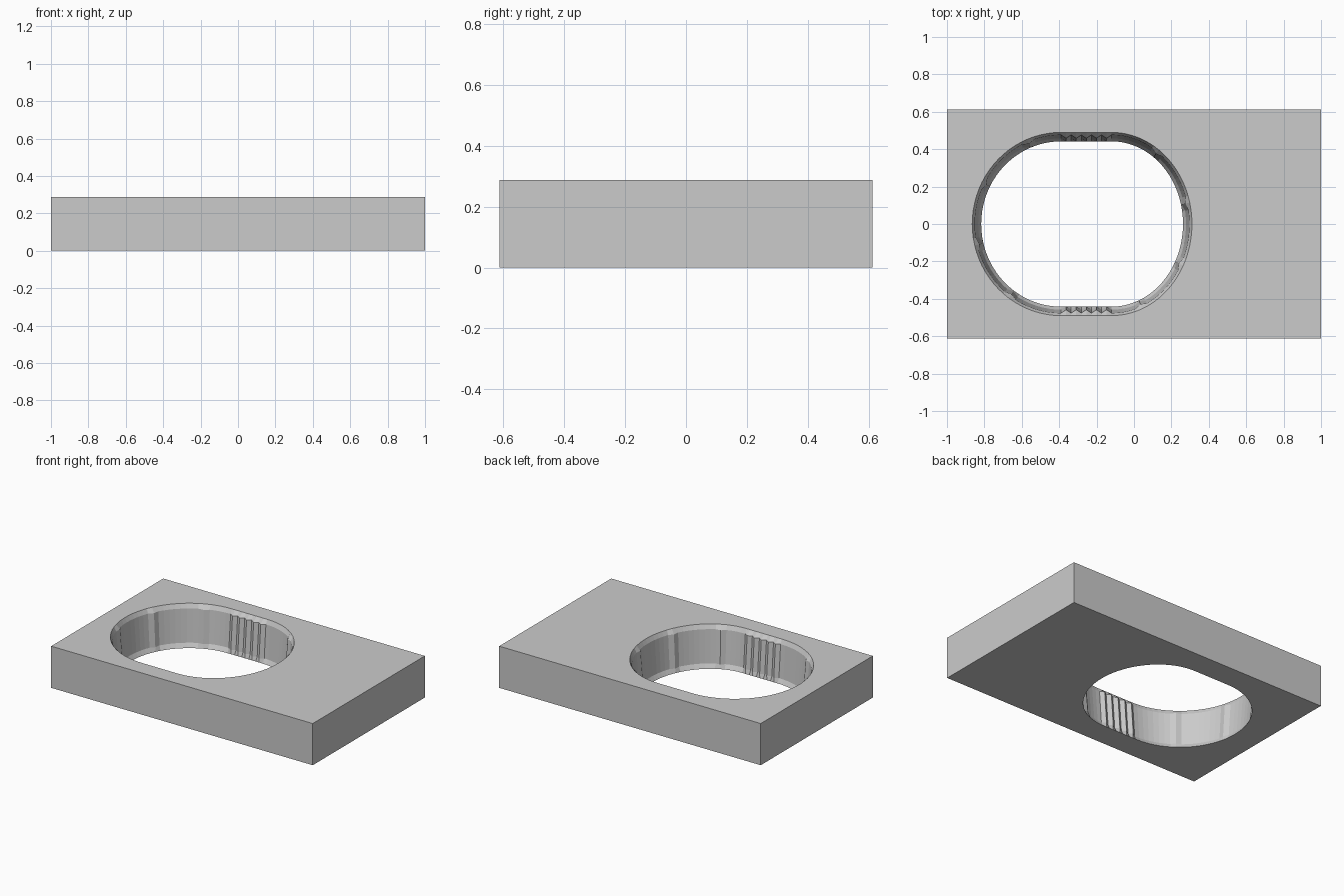
import bpy, bmesh, math

cube = bpy.data.objects.get("Cube")
if cube:
    bpy.data.objects.remove(cube, do_unlink=True)

HALF_X, HALF_Y, HEIGHT = 1.0, 0.612, 0.288
LEFT_C, RIGHT_C = -0.39, -0.12      # ends of the straight fluted stretch
TEETH, ARC_STEPS = 5, 40

# One plain grey
grey = bpy.data.materials.new("light_grey")
grey.use_nodes = True
colour = (0.6, 0.6, 0.6, 1)
grey.diffuse_color = colour
grey.node_tree.nodes["Principled BSDF"].inputs["Base Color"].default_value = colour


def outline():
    """Opening path: centre, end radius, angle, extra inset of flutes and ridges."""
    pts = []
    for centre, radius, start in ((RIGHT_C, 0.43, -90), (LEFT_C, 0.475, 90)):
        # rounded end with a narrow ridge now and then
        for i in range(ARC_STEPS + 1):
            ridge = 0.012 if i % 9 == 5 else 0
            pts.append((centre, radius, math.radians(start + 180 * i / ARC_STEPS), ridge))
        # straight stretch with zigzag flutes
        other = LEFT_C + RIGHT_C - centre
        for i in range(1, 2 * TEETH):
            x = centre + (other - centre) * i / (2 * TEETH)
            pts.append((x, radius, math.radians(start + 180), 0.018 * (i % 2)))
    return pts


def ring(bm, path, z, inset, detail):
    verts = []
    for cx, radius, angle, bump in path:
        d = inset + bump * detail
        verts.append(bm.verts.new((cx + (radius - d) * math.cos(angle),
                                   (0.49 - d) * math.sin(angle), z)))
    return verts


def loop_edges(bm, verts):
    return [bm.edges.get(p) or bm.edges.new(p) for p in zip(verts, verts[1:] + verts[:1])]


def bridge(bm, low, high):
    n = len(low)
    for i in range(n):
        j = (i + 1) % n
        bm.faces.new((low[i], low[j], high[j], high[i]))


bm = bmesh.new()
path = outline()

# Tapered opening wall, with the flutes fading out at both rims
rings = [ring(bm, path, z, inset, detail) for z, inset, detail in
         ((0, 0.048, 0), (0.03, 0.032, 1), (HEIGHT - 0.03, 0.014, 1), (HEIGHT, 0, 0))]
for low, high in zip(rings, rings[1:]):
    bridge(bm, low, high)

# Outer sides of the slab
corners = ((-1, -1), (1, -1), (1, 1), (-1, 1))
base, top = [[bm.verts.new((sx * HALF_X, sy * HALF_Y, z)) for sx, sy in corners]
             for z in (0, HEIGHT)]
bridge(bm, base, top)

# Top and underside around the opening
for outer, hole, up in ((base, rings[0], -1), (top, rings[-1], 1)):
    edges = loop_edges(bm, outer) + loop_edges(bm, hole)
    bmesh.ops.triangle_fill(bm, edges=edges, use_beauty=True, normal=(0, 0, up))

bmesh.ops.recalc_face_normals(bm, faces=bm.faces[:])
mesh = bpy.data.meshes.new("slab_with_opening")
bm.to_mesh(mesh)
bm.free()
mesh.materials.append(grey)
slab = bpy.data.objects.new("slab_with_opening", mesh)
bpy.context.collection.objects.link(slab)
